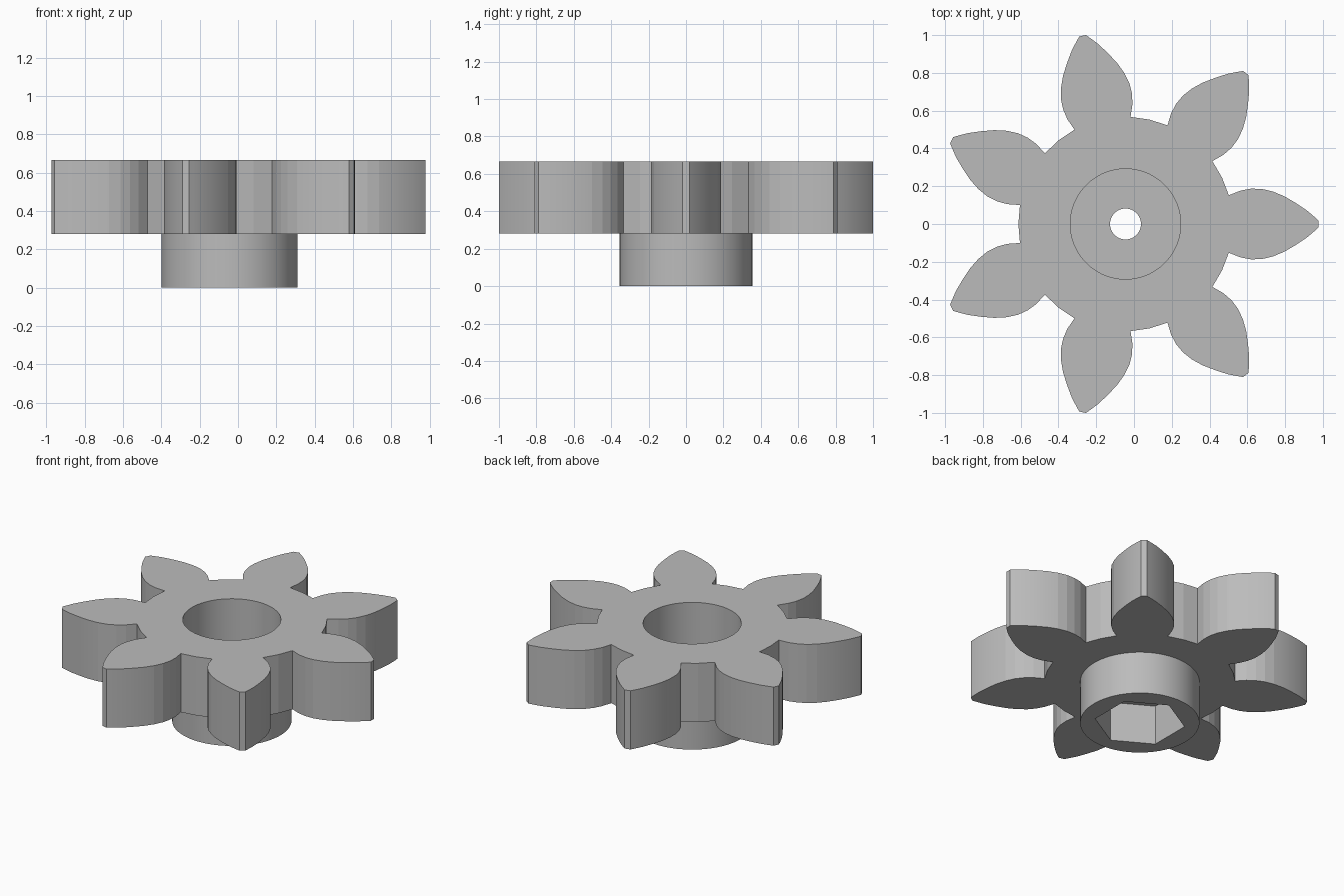
import bpy, bmesh, math
from mathutils import Matrix, Vector

cube = bpy.data.objects.get("Cube")
if cube:
    bpy.data.objects.remove(cube, do_unlink=True)

CENTRE_X = -0.045
TEETH = 7
ROOT_R = 0.567
GEAR_BOTTOM, GEAR_TOP = 0.28, 0.665
BORE_FLOOR, SOCKET_TOP = 0.30, 0.26

grey = bpy.data.materials.new("plain grey")
grey.use_nodes = True
grey.diffuse_color = (0.5, 0.5, 0.5, 1)
grey.node_tree.nodes["Principled BSDF"].inputs["Base Color"].default_value = (0.5, 0.5, 0.5, 1)


def prism(name, outline, z0, z1):
    """Extrude a closed outline from z0 up to z1."""
    bm = bmesh.new()
    face = bm.faces.new([bm.verts.new((p[0], p[1], z0)) for p in outline])
    side = bmesh.ops.extrude_face_region(bm, geom=[face])["geom"]
    top = [v for v in side if isinstance(v, bmesh.types.BMVert)]
    bmesh.ops.translate(bm, verts=top, vec=(0, 0, z1 - z0))
    bmesh.ops.recalc_face_normals(bm, faces=bm.faces)
    mesh = bpy.data.meshes.new(name)
    bm.to_mesh(mesh)
    bm.free()
    mesh.materials.append(grey)
    obj = bpy.data.objects.new(name, mesh)
    bpy.context.collection.objects.link(obj)
    obj.location.x = CENTRE_X
    return obj


def ring(radius, sides, start=0.0):
    return [(radius * math.cos(start + math.tau * i / sides),
             radius * math.sin(start + math.tau * i / sides)) for i in range(sides)]


def combine(target, tool, operation):
    """Apply a boolean and discard the tool object."""
    bpy.context.view_layer.update()
    mod = target.modifiers.new(operation.lower(), "BOOLEAN")
    mod.operation, mod.object, mod.solver = operation, tool, "EXACT"
    bpy.context.view_layer.objects.active = target
    bpy.ops.object.modifier_apply(modifier=mod.name)
    bpy.data.objects.remove(tool, do_unlink=True)


# Half of one leaf-shaped tooth, root to tip, mirrored for the other flank
flank = [(0.547, 0.152), (0.61, 0.177), (0.665, 0.187), (0.72, 0.186), (0.78, 0.172),
         (0.84, 0.147), (0.90, 0.112), (0.96, 0.072), (1.0, 0.038), (1.022, 0.018)]
tooth = [Vector((x, -y)) for x, y in flank] + [Vector(p) for p in reversed(flank)]
pitch = math.tau / TEETH
valley = Vector((ROOT_R * math.cos(pitch / 2), ROOT_R * math.sin(pitch / 2)))
outline = []
for i in range(TEETH):
    turn = Matrix.Rotation(i * pitch, 2)
    outline += [turn @ p for p in tooth + [valley]]

# Toothed wheel on a round hub
gear = prism("toothed_wheel", outline, GEAR_BOTTOM, GEAR_TOP)
combine(gear, prism("hub", ring(0.355, 72), 0, 0.45), "UNION")

# Round recess above, hexagonal socket below, shaft hole through the web
combine(gear, prism("bore_cutter", ring(0.292, 72), BORE_FLOOR, 0.8), "DIFFERENCE")
combine(gear, prism("socket_cutter", ring(0.27, 6, math.pi / 6), -0.1, SOCKET_TOP), "DIFFERENCE")
combine(gear, prism("shaft_hole_cutter", ring(0.082, 48), 0.1, 0.5), "DIFFERENCE")

# Smooth the round walls, keep the tooth facets crisp
for obj in bpy.context.selected_objects:
    obj.select_set(False)
gear.select_set(True)
bpy.context.view_layer.objects.active = gear
bpy.ops.object.shade_smooth_by_angle(angle=math.radians(8))
